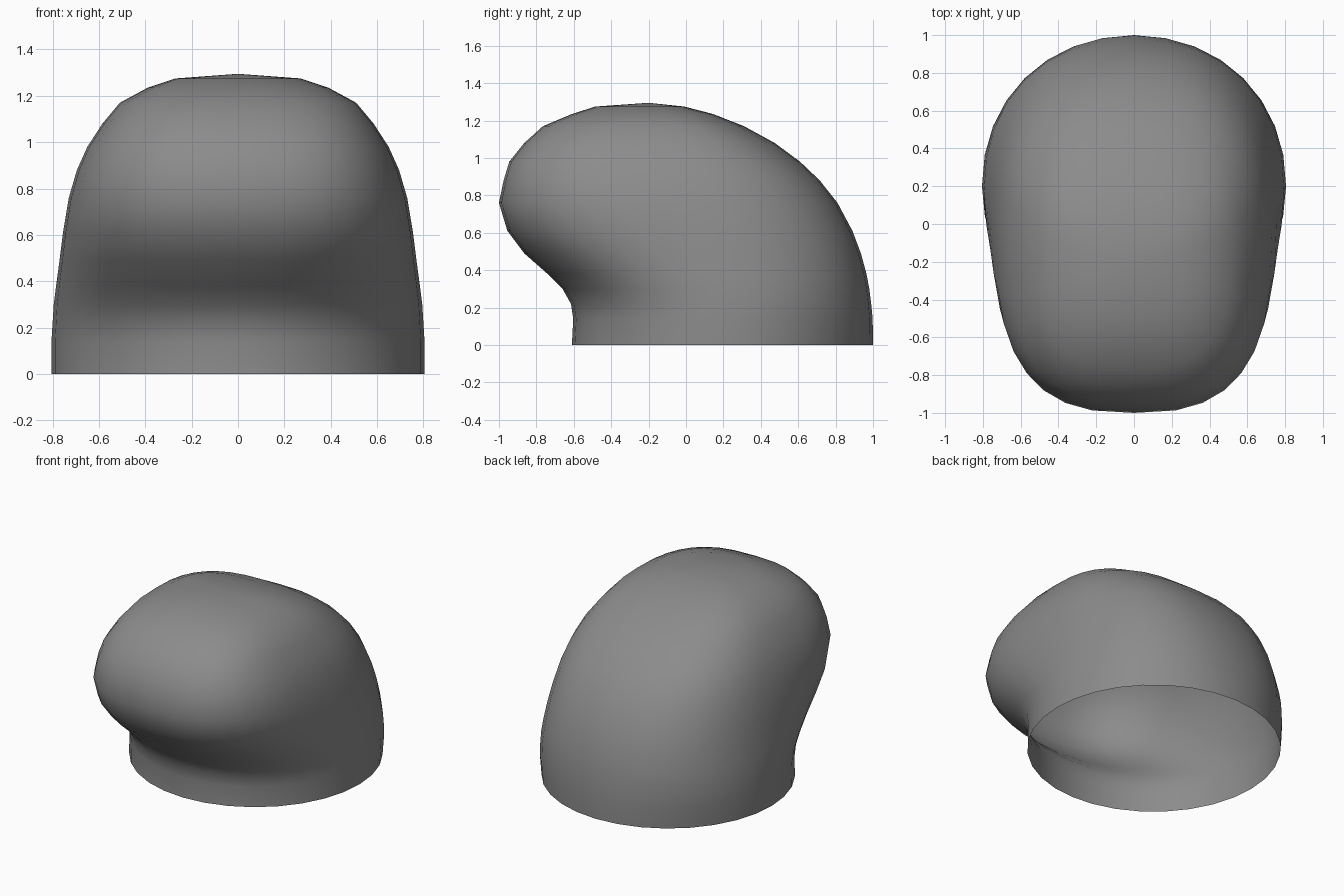
import bpy, bmesh, math

if "Cube" in bpy.data.objects:
    bpy.data.objects.remove(bpy.data.objects["Cube"])

# Horizontal slices: z, front y, back y, half width, y of widest point, front squareness
SLICES = [
    (0.00, -0.61, 1.00, 0.805, 0.20, 2.0),
    (0.14, -0.603, 0.998, 0.805, 0.20, 2.0),
    (0.22, -0.615, 0.99, 0.80, 0.19, 2.05),
    (0.30, -0.66, 0.98, 0.795, 0.17, 2.15),
    (0.38, -0.74, 0.965, 0.785, 0.14, 2.25),
    (0.49, -0.865, 0.935, 0.77, 0.09, 2.4),
    (0.61, -0.955, 0.89, 0.755, 0.02, 2.6),
    (0.76, -1.00, 0.81, 0.73, -0.06, 2.75),
    (0.88, -0.975, 0.715, 0.695, -0.10, 2.8),
    (0.98, -0.945, 0.61, 0.65, -0.13, 2.85),
    (1.08, -0.865, 0.475, 0.585, -0.16, 2.85),
    (1.17, -0.765, 0.31, 0.51, -0.18, 2.8),
    (1.235, -0.61, 0.145, 0.39, -0.20, 2.6),
    (1.275, -0.485, -0.01, 0.27, -0.21, 2.4),
]
SIDES = 32


def slice_point(s, i):
    z, front, back, half, mid, n = s
    a = 2 * math.pi * i / SIDES
    c, t = math.cos(a), math.sin(a)
    p = 2 / n if t < 0 else 2 / (2.0 + 0.65 * z)
    x = half * math.copysign(abs(c) ** p, c)
    depth = (mid - front) if t < 0 else (back - mid)
    return (x, mid + depth * math.copysign(abs(t) ** p, t), z)


# Bent dome shell, open at the base
bm = bmesh.new()
rings = [[bm.verts.new(slice_point(s, i)) for i in range(SIDES)] for s in SLICES]
for low, high in zip(rings, rings[1:]):
    for i in range(SIDES):
        j = (i + 1) % SIDES
        bm.faces.new((low[i], low[j], high[j], high[i]))

# Closed crown
crown = bm.verts.new((0, -0.20, 1.295))
for i in range(SIDES):
    bm.faces.new((rings[-1][i], rings[-1][(i + 1) % SIDES], crown))

for f in bm.faces:
    f.smooth = True
mesh = bpy.data.meshes.new("bent_dome_shell")
bm.to_mesh(mesh)
bm.free()

# Dark grey finish
grey = bpy.data.materials.new("dark_grey")
grey.diffuse_color = (0.26, 0.26, 0.26, 1)
grey.use_nodes = True
grey.node_tree.nodes["Principled BSDF"].inputs["Base Color"].default_value = grey.diffuse_color
mesh.materials.append(grey)
obj = bpy.data.objects.new("bent_dome_shell", mesh)
bpy.context.collection.objects.link(obj)
